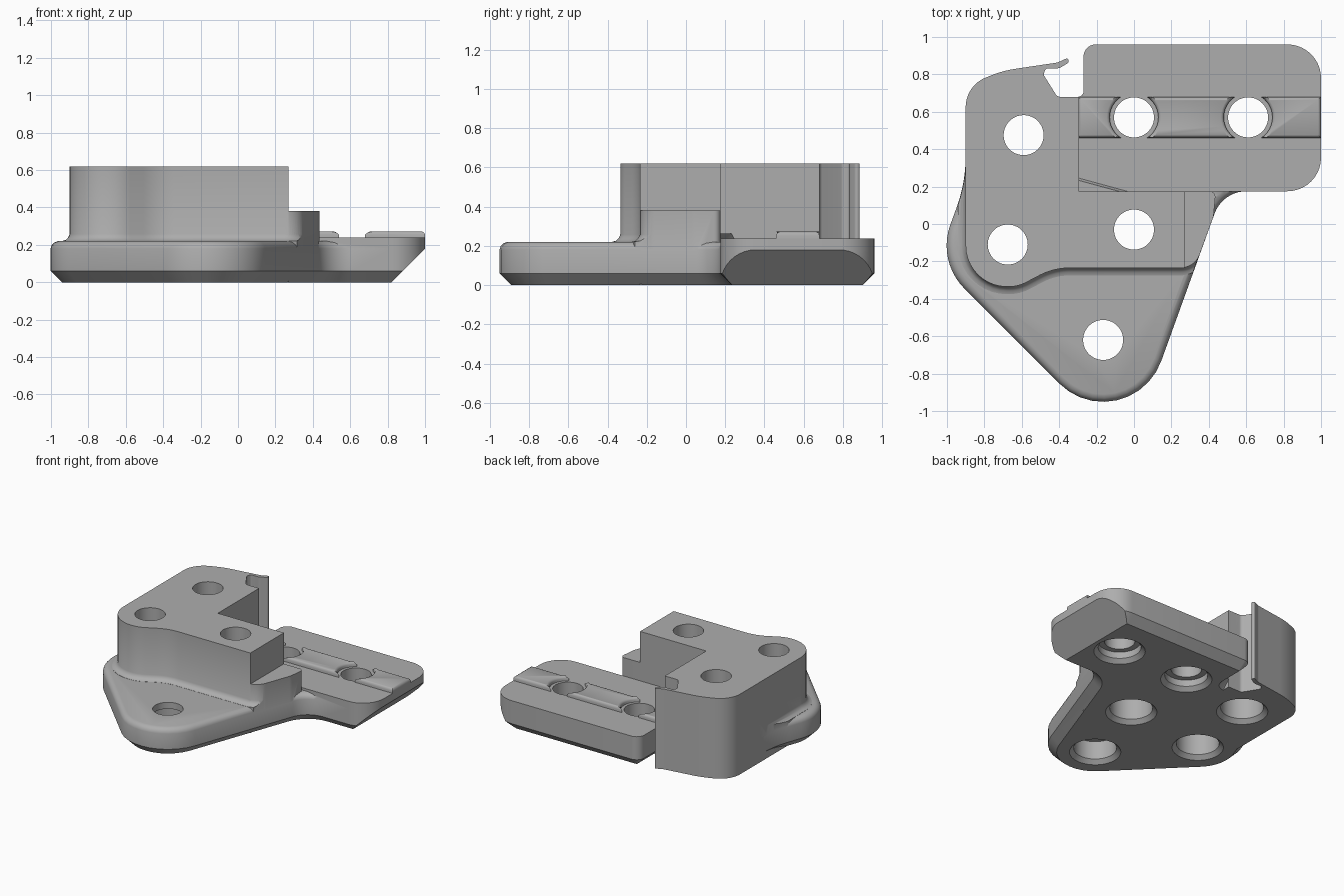
import bpy, bmesh, math
from mathutils import Vector

old = bpy.data.objects.get("Cube")
if old:
    bpy.data.objects.remove(old, do_unlink=True)

grey = bpy.data.materials.new("plain_grey")
grey.use_nodes = True
grey.diffuse_color = (0.42, 0.42, 0.42, 1)
grey.node_tree.nodes["Principled BSDF"].inputs["Base Color"].default_value = (0.42, 0.42, 0.42, 1)


def rounded(corners, steps=10):
    """Counter-clockwise outline from corners (x, y, radius)."""
    out = []
    n = len(corners)
    for i, (x, y, r) in enumerate(corners):
        p = Vector((x, y))
        a = (Vector(corners[i - 1][:2]) - p).normalized()
        b = (Vector(corners[(i + 1) % n][:2]) - p).normalized()
        if r == 0:
            out.append(p)
            continue
        half = a.angle(b) / 2
        centre = p + (a + b).normalized() * (r / math.sin(half))
        start = p + a * (r / math.tan(half)) - centre
        end = p + b * (r / math.tan(half)) - centre
        turn = math.atan2(start.x * end.y - start.y * end.x, start.dot(end))
        for k in range(steps + 1):
            t = turn * k / steps
            c, s = math.cos(t), math.sin(t)
            out.append(centre + Vector((start.x * c - start.y * s, start.x * s + start.y * c)))
    return out


def inset(pts, d):
    """Move an outline inwards by d with mitred corners."""
    out = []
    for i, p in enumerate(pts):
        a = (p - pts[i - 1]).normalized()
        b = (pts[(i + 1) % len(pts)] - p).normalized()
        na, nb = Vector((-a.y, a.x)), Vector((-b.y, b.x))
        out.append(p + (na + nb) * (d / max(0.2, 1 + na.dot(nb))))
    return out


def make_object(name, bm):
    bmesh.ops.recalc_face_normals(bm, faces=bm.faces)
    mesh = bpy.data.meshes.new(name)
    bm.to_mesh(mesh)
    bm.free()
    mesh.materials.append(grey)
    ob = bpy.data.objects.new(name, mesh)
    bpy.context.collection.objects.link(ob)
    return ob


def prism(name, pts, levels):
    """Stack the outline at levels (z, inset) and cap both ends."""
    bm = bmesh.new()
    rings = [[bm.verts.new((p.x, p.y, z)) for p in inset(pts, d)] for z, d in levels]
    n = len(pts)
    for low, high in zip(rings, rings[1:]):
        for i in range(n):
            j = (i + 1) % n
            bm.faces.new((low[i], low[j], high[j], high[i]))
    bm.faces.new(rings[0][::-1])
    bm.faces.new(rings[-1])
    return make_object(name, bm)


def circle(x, y, r, n=48):
    return [Vector((x + r * math.cos(k * math.tau / n), y + r * math.sin(k * math.tau / n)))
            for k in range(n)]


def combine(ob, tool, operation):
    """Apply a boolean and drop the tool."""
    mod = ob.modifiers.new("cut", "BOOLEAN")
    mod.operation, mod.solver, mod.object = operation, "EXACT", tool
    graph = bpy.context.evaluated_depsgraph_get()
    mesh = bpy.data.meshes.new_from_object(ob.evaluated_get(graph))
    ob.modifiers.clear()
    ob.data = mesh
    bpy.data.objects.remove(tool, do_unlink=True)


# Base plate: triangular flange running into the pad, chamfered underneath
base_outline = rounded([
    (-0.031, -1.221, 0.33), (0.474, 0.175, 0.18), (1, 0.175, 0.18), (1, 0.96, 0.18),
    (-0.27, 0.96, 0.065), (-0.27, 0.68, 0.03), (-0.42, 0.68, 0), (-0.47, 0.76, 0),
    (-0.9, 0.7, 0.15), (-0.9, 0.222, 0.8), (-1.053, -0.199, 0.325)])
body = prism("bracket_body", base_outline,
             [(0, 0.06), (0.06, 0), (0.18, 0), (0.198, 0.006), (0.213, 0.02), (0.22, 0.04)])

# Pad top, slightly higher than the flange
pad = rounded([(-0.35, 0.175, 0), (1, 0.175, 0.18), (1, 0.96, 0.18), (-0.27, 0.96, 0.065),
               (-0.27, 0.68, 0.03), (-0.35, 0.68, 0)])
combine(body, prism("pad_top", pad, [(0.1, 0), (0.238, 0)]), "UNION")

# Upper block with the hooked lip at the back
block_outline = rounded([
    (-0.9, -0.335, 0.22), (-0.62, -0.335, 0.2), (-0.43, -0.235, 0.35), (0.27, -0.235, 0),
    (0.27, 0.175, 0), (-0.295, 0.175, 0), (-0.295, 0.68, 0), (-0.41, 0.68, 0.03),
    (-0.485, 0.80, 0.02), (-0.47, 0.832, 0.015), (-0.4, 0.832, 0.05), (-0.345, 0.865, 0.015),
    (-0.355, 0.888, 0.01), (-0.41, 0.863, 0.05), (-0.7, 0.82, 0.6), (-0.9, 0.74, 0.17)])
combine(body, prism("upper_block", block_outline, [(0, 0), (0.62, 0)]), "UNION")

# Lower ledge beside the block
ledge_outline = rounded([(0, -0.235, 0), (0.325, -0.235, 0.11), (0.425, 0.04, 0.1),
                         (0.438, 0.175, 0.03), (0, 0.175, 0)])
combine(body, prism("ledge", ledge_outline, [(0.15, 0), (0.38, 0)]), "UNION")

# Fillet where the block meets the flange, trimmed to the flange outline
foot = rounded([(-0.9, -0.335, 0.22), (-0.62, -0.335, 0.2), (-0.43, -0.235, 0.35),
                (0.325, -0.235, 0.11), (0.4, -0.03, 0), (0.2, 0.1, 0), (-0.9, 0.4, 0)])
fillet = prism("block_fillet", foot,
               [(0.15, -0.04), (0.221, -0.04), (0.226, -0.022), (0.24, -0.008), (0.262, 0.002)])
combine(fillet, prism("fillet_trim", base_outline, [(0.1, 0.002), (0.3, 0.002)]), "INTERSECT")
combine(body, fillet, "UNION")

# Sloped underside at the far end of the pad
bm = bmesh.new()
wedge = [[bm.verts.new(v) for v in ((0.77, y, -0.05), (1.05, y, -0.05), (1.05, y, 0.23))]
         for y in (0, 1.2)]
bm.faces.new(wedge[0])
bm.faces.new(wedge[1][::-1])
for i in range(3):
    j = (i + 1) % 3
    bm.faces.new((wedge[0][j], wedge[0][i], wedge[1][i], wedge[1][j]))
combine(body, make_object("end_wedge", bm), "DIFFERENCE")

# Bolt holes, counterbored from below: x, y, counterbore depth
HOLES = [(-0.59, 0.475, 0.4), (-0.675, -0.11, 0.4), (0, -0.03, 0.4),
         (-0.165, -0.62, 0.17), (0, 0.57, 0.08), (0.61, 0.57, 0.08)]
for x, y, depth in HOLES:
    tool = prism("hole_cutter", circle(x, y, 0.107),
                 [(-0.02, -0.093), (0.03, -0.043), (depth, -0.043), (depth, 0), (0.8, 0)])
    combine(body, tool, "DIFFERENCE")

# Raised rail segments, hollowed at the ends around the pad holes
def rail_end(x, side):
    """Points of a rail end, side -1 for its left end, 1 for its right; upwards on the right."""
    if x in (-0.3, 1):
        return [Vector((x, 0.57 - side * 0.11)), Vector((x, 0.57 + side * 0.11))]
    reach = math.asin(0.11 / 0.13)
    angles = [side * reach * (k / 6 - 1) for k in range(13)]
    return [Vector((x - side * 0.13 * math.cos(a), 0.57 + 0.13 * math.sin(a))) for a in angles]


parts = [body]
for name, x0, x1 in (("rail_inner", -0.3, 0), ("rail_middle", 0, 0.61), ("rail_outer", 0.61, 1)):
    parts.append(prism(name, rail_end(x1, 1) + rail_end(x0, -1),
                       [(0.23, 0), (0.255, 0), (0.266, 0.005), (0.272, 0.016)]))

for ob in parts:
    bpy.ops.object.select_all(action="DESELECT")
    ob.select_set(True)
    bpy.context.view_layer.objects.active = ob
    bpy.ops.object.shade_smooth_by_angle(angle=math.radians(38))
